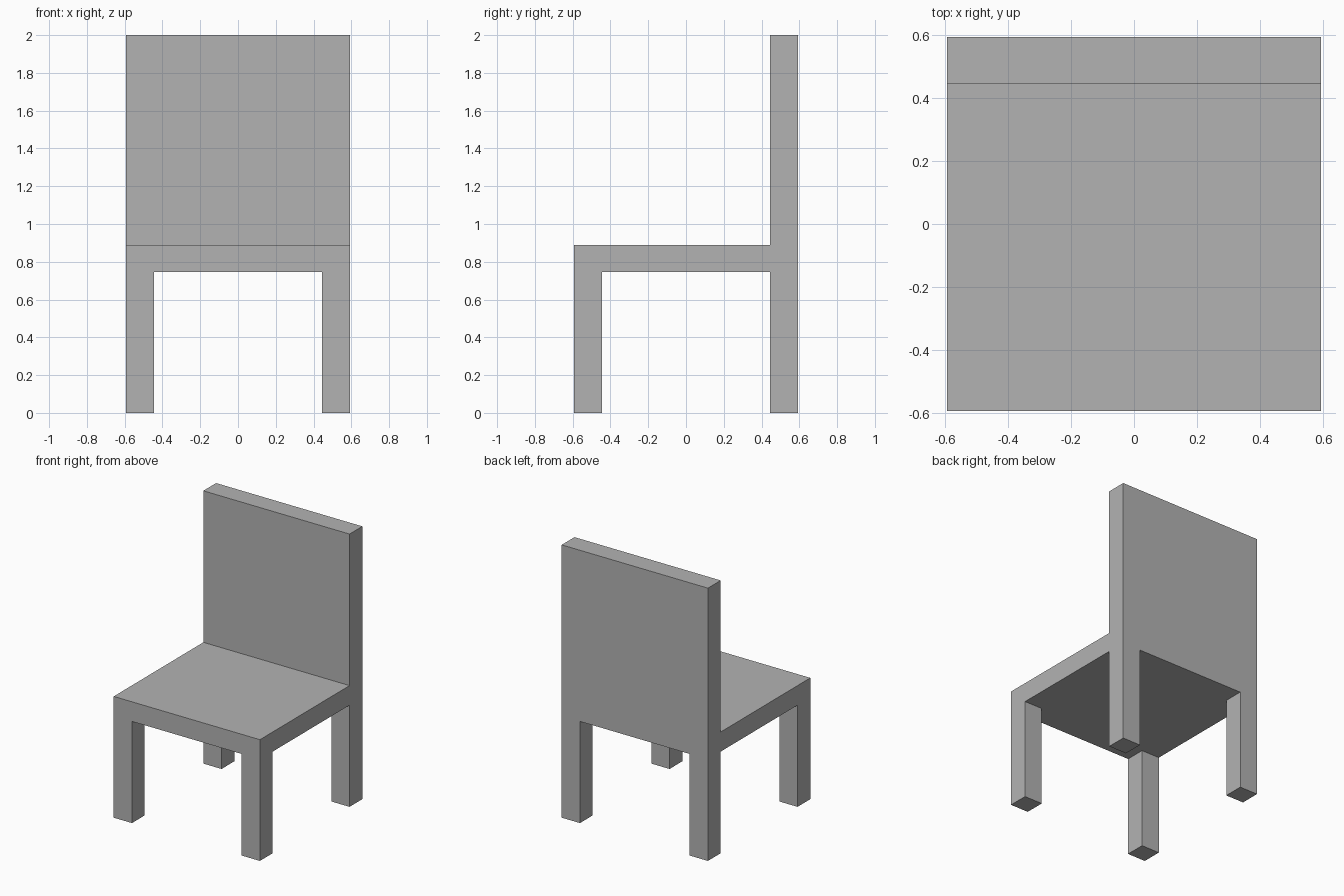
import bpy
import bmesh

cube = bpy.data.objects.get("Cube")
if cube:
    bpy.data.objects.remove(cube, do_unlink=True)

HALF = 0.593        # half width and depth
INNER = 0.445       # inner side of legs and backrest
SEAT_BOTTOM, SEAT_TOP, HEIGHT = 0.745, 0.889, 2.0

grey = bpy.data.materials.new("plain grey")
grey.use_nodes = True
colour = (0.45, 0.45, 0.45, 1)
grey.diffuse_color = colour
grey.node_tree.nodes["Principled BSDF"].inputs["Base Color"].default_value = colour

# Seat slab, cut along the inner lines of the legs
bm = bmesh.new()
bmesh.ops.create_cube(bm, size=1)
for v in bm.verts:
    v.co.x *= 2 * HALF
    v.co.y *= 2 * HALF
    v.co.z = SEAT_TOP if v.co.z > 0 else SEAT_BOTTOM
for axis in ((1, 0, 0), (0, 1, 0)):
    for side in (-INNER, INNER):
        bmesh.ops.bisect_plane(bm, geom=bm.verts[:] + bm.edges[:] + bm.faces[:],
                               plane_co=[side * a for a in axis], plane_no=axis)
bm.normal_update()


def pull(faces, z):
    """Extrude faces straight up or down to the height z."""
    made = bmesh.ops.extrude_face_region(bm, geom=faces)["geom"]
    for v in made:
        if isinstance(v, bmesh.types.BMVert):
            v.co.z = z
    bmesh.ops.delete(bm, geom=[f for f in faces if f.is_valid], context="FACES_ONLY")
    bm.normal_update()


# Four legs from the corners, backrest from the rear strip
corners = [f for f in bm.faces if f.normal.z < -0.5
           and min(abs(c) for c in f.calc_center_median().xy) > INNER]
rear = [f for f in bm.faces if f.normal.z > 0.5 and f.calc_center_median().y > INNER]
pull(corners, 0)
pull(rear, HEIGHT)

# Merge flat regions into clean single faces
bmesh.ops.dissolve_limit(bm, angle_limit=0.01, verts=bm.verts[:], edges=bm.edges[:])
bmesh.ops.recalc_face_normals(bm, faces=bm.faces[:])

mesh = bpy.data.meshes.new("chair")
bm.to_mesh(mesh)
bm.free()
mesh.materials.append(grey)
bpy.context.collection.objects.link(bpy.data.objects.new("chair", mesh))
